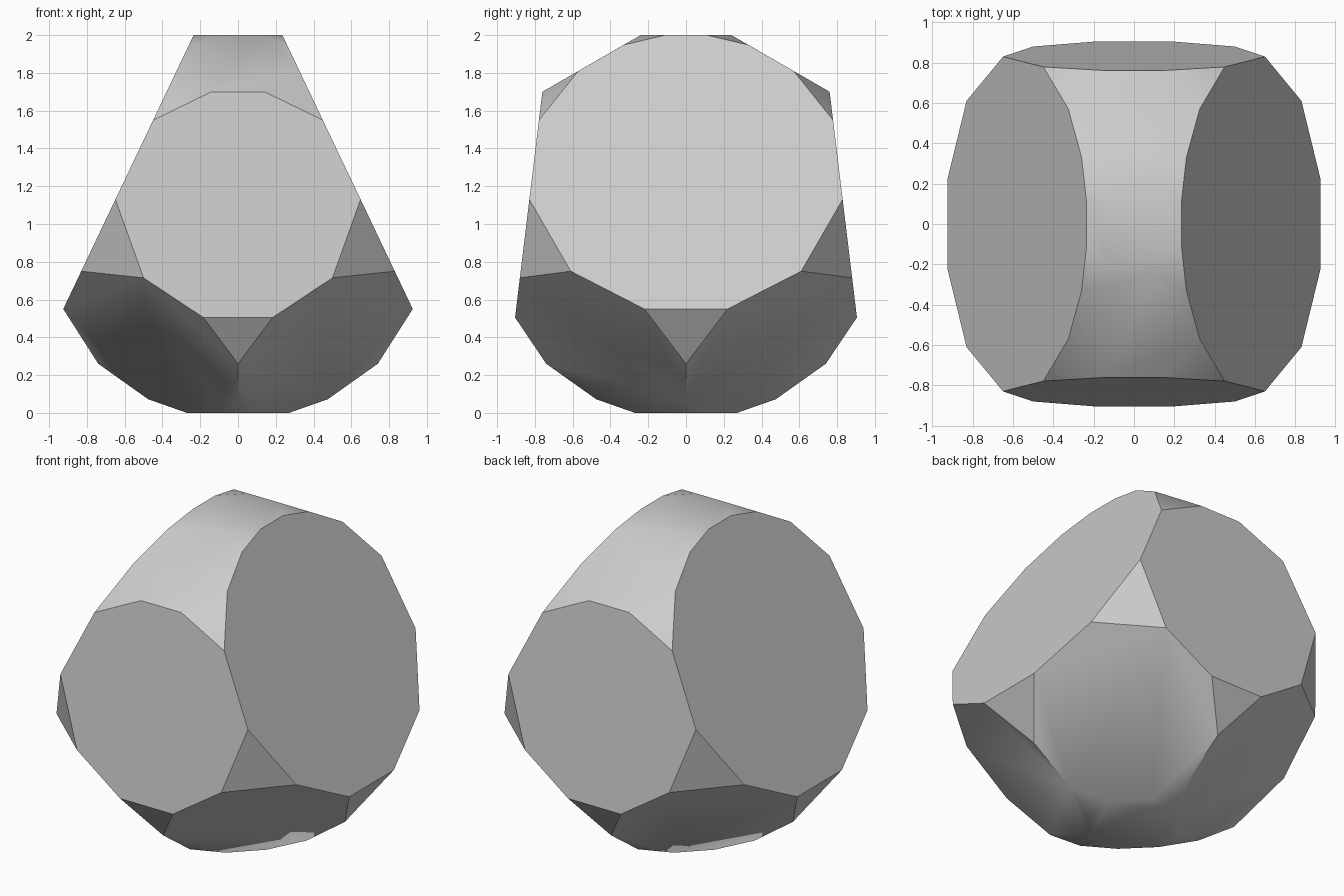
import bpy, bmesh, math

if "Cube" in bpy.data.objects:
    bpy.data.objects.remove(bpy.data.objects["Cube"], do_unlink=True)

# One plain grey for the whole stone
grey = bpy.data.materials.new("plain grey")
grey.use_nodes = True
grey.diffuse_color = (0.6, 0.6, 0.6, 1)
grey.node_tree.nodes["Principled BSDF"].inputs["Base Color"].default_value = (0.6, 0.6, 0.6, 1)


def side_x(z):
    """Half width on the sloping left and right facets."""
    return 0.235 + (2 - z) * 0.476


def end_y(z):
    """Half depth on the sloping front and back facets."""
    return 0.905 - (z - 0.505) * 0.121


# Facet corners of one quarter; the rest is mirrored
quarter = [
    # top cap and the roof slopes
    (side_x(2), 0.11, 2), (0.10, 0.24, 2), (side_x(1.948), 0.33, 1.948),
    (side_x(1.81), 0.57, 1.81), (0.14, end_y(1.70), 1.70),
    # corners shared by the side and end facets
    (side_x(1.55), end_y(1.55), 1.55), (side_x(1.13), end_y(1.13), 1.13),
    # lower rims of the side and end facets
    (side_x(0.75), 0.61, 0.75), (side_x(0.55), 0.22, 0.55),
    (0.50, end_y(0.715), 0.715), (0.183, end_y(0.505), 0.505),
    # ridges between the lower diagonal facets
    (0.74, 0, 0.26), (0, 0.74, 0.26), (0.475, 0, 0.072), (0, 0.475, 0.072),
    # bottom cap
    (0.27, 0.105, 0), (0.105, 0.27, 0),
]
points = {(x * sx, y * sy, z) for x, y, z in quarter for sx in (1, -1) for sy in (1, -1)}

# Wrap the corners and merge coplanar triangles into flat facets
bm = bmesh.new()
for p in sorted(points):
    bm.verts.new(p)
bmesh.ops.convex_hull(bm, input=bm.verts[:])
bmesh.ops.dissolve_limit(bm, angle_limit=math.radians(7), verts=bm.verts[:], edges=bm.edges[:])
bmesh.ops.recalc_face_normals(bm, faces=bm.faces[:])

mesh = bpy.data.meshes.new("faceted_stone")
bm.to_mesh(mesh)
bm.free()
mesh.materials.append(grey)
stone = bpy.data.objects.new("faceted_stone", mesh)
bpy.context.collection.objects.link(stone)

# Soft shading over the shallow top and bottom edges only
bpy.ops.object.select_all(action='DESELECT')
stone.select_set(True)
bpy.context.view_layer.objects.active = stone
bpy.ops.object.shade_smooth_by_angle(angle=math.radians(34))
